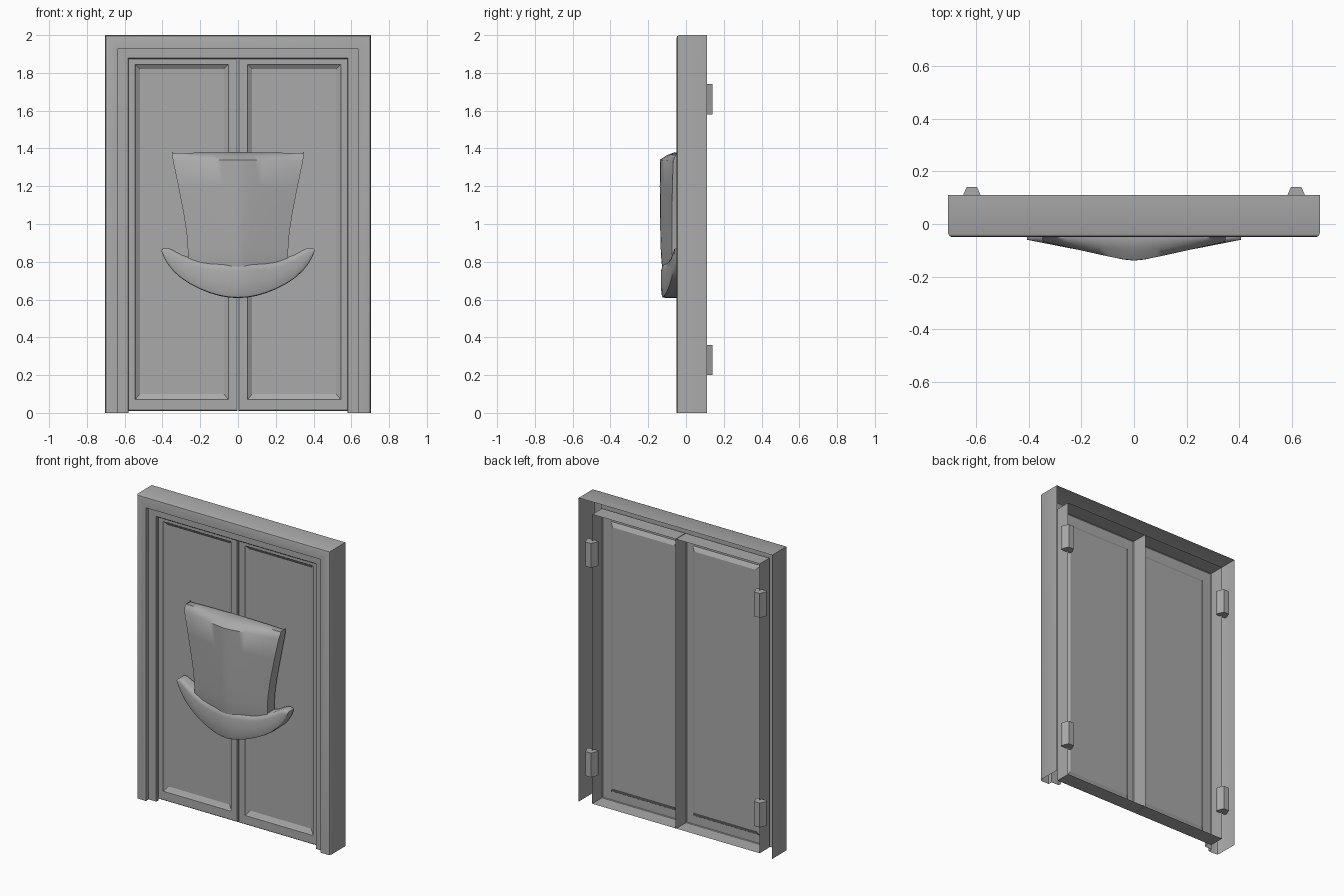
import bpy
import math

if "Cube" in bpy.data.objects:
    bpy.data.objects.remove(bpy.data.objects["Cube"])

grey = bpy.data.materials.new("mid grey")
grey.diffuse_color = (0.40, 0.40, 0.40, 1)
grey.use_nodes = True
grey.node_tree.nodes["Principled BSDF"].inputs["Base Color"].default_value = grey.diffuse_color


def make(name, verts, faces, smooth=None):
    mesh = bpy.data.meshes.new(name)
    mesh.from_pydata(verts, [], faces)
    mesh.materials.append(grey)
    obj = bpy.data.objects.new(name, mesh)
    bpy.context.collection.objects.link(obj)
    bpy.ops.object.select_all(action='DESELECT')
    obj.select_set(True)
    bpy.context.view_layer.objects.active = obj
    if smooth:
        bpy.ops.object.shade_smooth_by_angle(angle=math.radians(smooth))
    return obj


def loft(name, rows, closed=False, cap=False, smooth=None):
    """Skin a list of equally long point rows."""
    n = len(rows[0])
    verts = [p for row in rows for p in row]
    faces = []
    for r in range(len(rows) - 1):
        for c in range(n if closed else n - 1):
            d = (c + 1) % n
            faces.append((r * n + c, r * n + d, (r + 1) * n + d, (r + 1) * n + c))
    if cap:
        faces.append(tuple(range((len(rows) - 1) * n, len(rows) * n)))
    return make(name, verts, faces, smooth)


# Door frame: stepped moulding swept up, across and down, open at the back
moulding = [(0, .11), (0, -.036), (.005, -.046), (.015, -.05), (.07, -.05),
            (.07, -.022), (.122, -.022), (.126, -.018), (.126, .0)]
loft("door_frame", [[(-.705 + o, y, 0), (-.705 + o, y, 2 - o),
                     (.705 - o, y, 2 - o), (.705 - o, y, 0)] for o, y in moulding],
     smooth=40)

# Door leaves: hollow shells with a sunken bevelled panel, mirrored
rings = [(.002, .61, .01, 1.915, .105), (.002, .61, .01, 1.915, .004),
         (.006, .606, .014, 1.911, 0), (.05, .545, .07, 1.845, 0),
         (.054, .541, .074, 1.841, .006), (.075, .52, .10, 1.82, .02)]
for side, label in ((-1, "left"), (1, "right")):
    rows = [[(side * a, y, b) for a, b in ((x0, z0), (x1, z0), (x1, z1), (x0, z1))][::side]
            for x0, x1, z0, z1, y in rings]
    loft(label + "_door", rows, closed=True, cap=True)

    # Hinges: upright trapezoid blocks on the back
    for z, place in ((.20, "lower"), (1.58, "upper")):
        shape = [(-.036, .105), (-.032, .112), (-.02, .14), (.02, .14),
                 (.032, .112), (.036, .105), (.036, .085), (-.036, .085)]
        pts = [[(side * .615 + x, y, h) for x, y in shape] for h in (z, z + .16)]
        hinge = loft(f"{label}_{place}_hinge", pts, closed=True, cap=True)
        hinge.data.from_pydata  # noqa
        base = make(f"{label}_{place}_hinge_base", pts[0], [tuple(range(7, -1, -1))])

# Hat crown: rows of (height, half width, middle depth, edge depth)
crown = [(1.375, .345, .0, .0), (1.38, .345, .06, .05), (1.365, .348, .10, .058),
         (1.34, .344, .138, .068), (1.2, .316, .139, .072), (1.05, .287, .138, .075),
         (.95, .272, .136, .075), (.87, .266, .134, .075), (.80, .264, .130, .072),
         (.72, .25, .118, .06)]
STEPS = 16


def soft(t):
    """Almost straight fall from the middle to the edge with a soft ridge."""
    return (math.sqrt(t * t + .012) - math.sqrt(.012)) / (math.sqrt(1.012) - math.sqrt(.012))


rows = []
for z, w, mid, edge in crown:
    row = [(-w, 0, z)]
    for i in range(STEPS + 1):
        t = 2 * i / STEPS - 1
        drop = .006 * t * t if z > 1.3 else 0
        row.append((w * t, -(mid + (edge - mid) * soft(t)), z - drop))
    rows.append(row + [(w, 0, z)])
loft("hat_crown", rows, smooth=50)

# Hat brim: rounded crescent with upturned tips; (x, lower z, upper z)
brim = [(0, .608, .80), (.05, .611, .80), (.1, .62, .80), (.15, .635, .80),
        (.2, .655, .805), (.25, .68, .82), (.3, .713, .838), (.34, .748, .86),
        (.37, .785, .874), (.392, .822, .874), (.405, .855, .864)]
rows = []
for x, lo, hi in [(-a, b, c) for a, b, c in brim[:0:-1]] + brim:
    depth = .132 - .072 * soft(abs(x) / .405)
    h = hi - lo
    rows.append([(x, 0, hi), (x, -depth * .75, hi), (x, -depth * .93, hi - .08 * h),
                 (x, -depth, hi - .25 * h), (x, -depth, hi - .6 * h),
                 (x, -depth * .99, lo + .12 * h), (x, -depth * .94, lo + .02 * h),
                 (x, -depth * .8, lo), (x, 0, lo)])
loft("hat_brim", rows, smooth=50)
for side, label in ((0, "left"), (-1, "right")):
    make(f"hat_{label}_tip", rows[side], [tuple(range(9))])

# Make all shells face outward
for obj in bpy.context.scene.objects:
    bpy.context.view_layer.objects.active = obj
    bpy.ops.object.mode_set(mode='EDIT')
    bpy.ops.mesh.select_all(action='SELECT')
    if "tip" not in obj.name and "base" not in obj.name:
        bpy.ops.mesh.normals_make_consistent(inside=False)
    bpy.ops.object.mode_set(mode='OBJECT')
